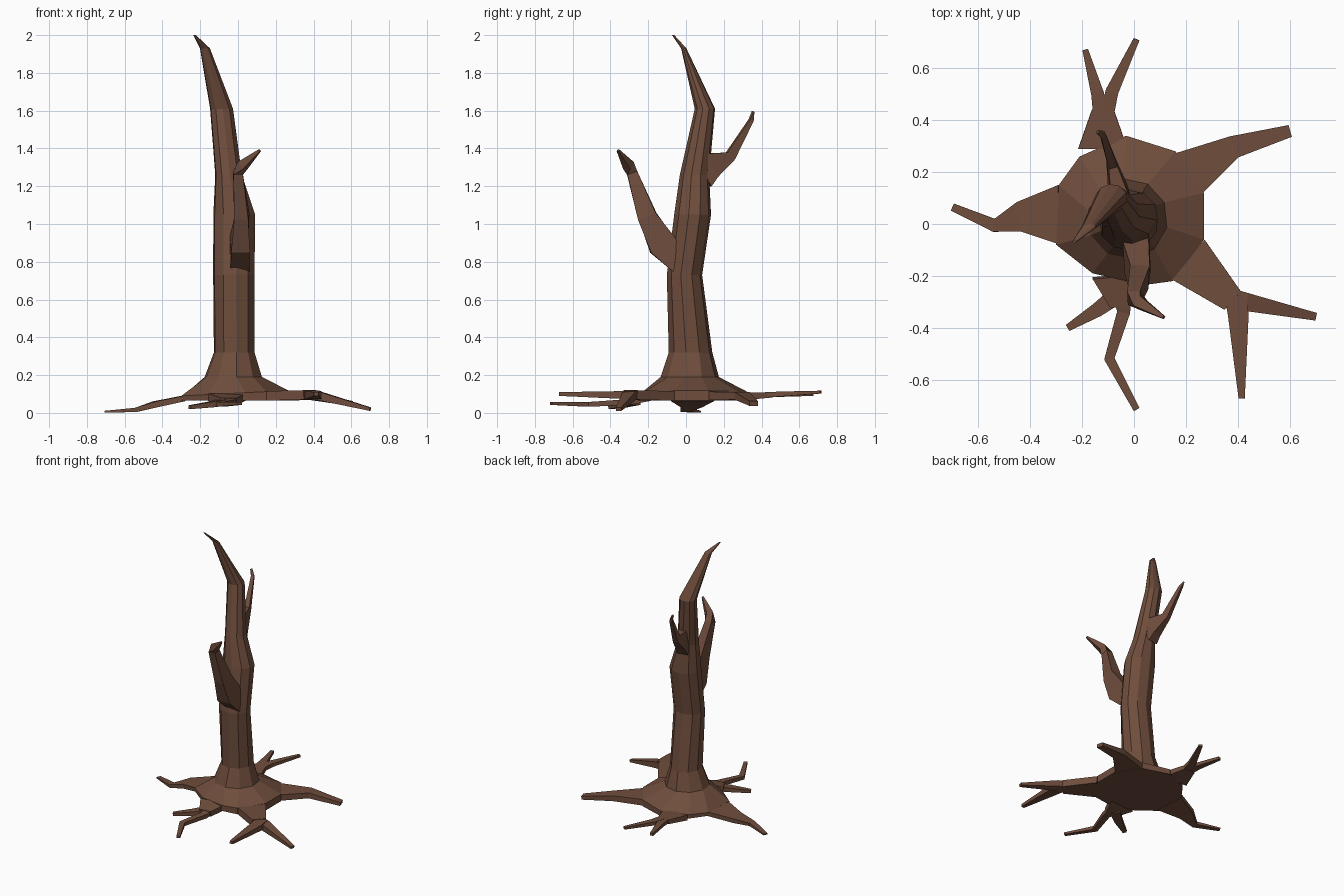
import bpy, math
from mathutils import Vector

bark = bpy.data.materials.new("brown bark")
bark.diffuse_color = (0.16, 0.075, 0.046, 1)


def loft(name, rings):
    """Closed flat-shaded skin through rings of equal point count."""
    n = len(rings[0])
    verts = [p for r in rings for p in r]
    faces = [tuple(range(n))[::-1],
             tuple(range(n * (len(rings) - 1), n * len(rings)))]
    for k in range(len(rings) - 1):
        for i in range(n):
            a, b = k * n + i, k * n + (i + 1) % n
            faces.append((a, b, b + n, a + n))
    me = bpy.data.meshes.new(name)
    me.from_pydata(verts, [], faces)
    me.materials.append(bark)
    ob = bpy.data.objects.new(name, me)
    bpy.context.collection.objects.link(ob)
    return ob


def limb(name, path):
    """Four-sided limb through stations (x, y, z, width, thickness)."""
    pts = [Vector(p[:3]) for p in path]
    rings = []
    for i, p in enumerate(path):
        d = (pts[min(i + 1, len(pts) - 1)] - pts[max(i - 1, 0)]).normalized()
        side = d.cross(Vector((0, 0, 1))).normalized()
        up = side.cross(d)
        rings.append([pts[i] + side * (p[3] / 2 * s) + up * (p[4] / 2 * t)
                      for s, t in ((-1, -1), (1, -1), (1, 1), (-1, 1))])
    return loft(name, rings)


# trunk: flared ten-sided base outline, then rings (x, y, z, rx, ry)
base = [(.27, .12), (.16, .28), (-.03, .34), (-.21, .26), (-.29, .15),
        (-.30, -.08), (-.16, -.19), (.04, -.235), (.15, -.22), (.27, -.06)]
levels = [(-.025, .02, .19, .155, .155), (-.02, .024, .32, .11, .116),
          (-.022, -.008, .73, .112, .094), (-.02, .035, 1.05, .113, .098),
          (-.05, .045, 1.26, .072, .078), (-.087, .1, 1.61, .062, .054),
          (-.175, -.012, 1.93, .027, .014), (-.23, -.068, 2.0, .007, .006)]
rings = [[(x, y, .066) for x, y in base],
         [(x, y, .105 + .05 * min(x, .25)) for x, y in base]]
for x, y, z, rx, ry in levels:
    angles = [math.radians(24 + 36 * i) for i in range(10)]
    rings.append([(x + rx * math.cos(a), y + ry * math.sin(a), z) for a in angles])
loft("trunk", rings)

# front branch
limb("front_branch", [(.01, -.03, .78, .10, .10), (.01, -.125, .89, .10, .15),
                      (.02, -.205, 1.04, .075, .10), (0, -.285, 1.27, .05, .055),
                      (.025, -.305, 1.31, .045, .05), (.115, -.36, 1.39, .012, .012)])

# back branch
limb("back_branch", [(-.05, .08, 1.28, .08, .19), (-.06, .13, 1.31, .07, .14),
                     (-.085, .235, 1.36, .035, .055), (-.12, .345, 1.55, .022, .022),
                     (-.14, .355, 1.595, .012, .01)])

# roots growing from every second side of the flare, several forked
limb("right_back_root", [(.205, .19, .09, .19, .045), (.385, .297, .09, .087, .04),
                         (.60, .358, .05, .047, .025)])
limb("back_root", [(-.12, .29, .085, .19, .04), (-.12, .44, .095, .085, .03)])
limb("back_root_left_fork", [(-.13, .42, .095, .055, .028), (-.14, .5, .098, .05, .026),
                             (-.188, .672, .10, .022, .02)])
limb("back_root_right_fork", [(-.105, .42, .095, .055, .028), (-.085, .51, .10, .05, .026),
                              (.01, .712, .11, .024, .015)])
limb("left_root", [(-.285, .035, .077, .23, .03), (-.44, .028, .045, .115, .032),
                   (-.54, -.005, .016, .05, .022), (-.70, .065, .006, .03, .01)])
limb("front_root", [(-.06, -.2, .083, .2, .04), (-.05, -.315, .06, .085, .04)])
limb("front_root_left_fork", [(-.06, -.27, .06, .07, .035), (-.14, -.33, .045, .055, .03),
                              (-.255, -.40, .03, .027, .02)])
limb("front_root_long_fork", [(-.045, -.29, .065, .07, .035), (-.04, -.34, .055, .05, .03),
                              (-.095, -.52, .045, .04, .025), (.01, -.715, .05, .025, .015)])
limb("front_right_root", [(.205, -.135, .09, .2, .05), (.38, -.295, .095, .095, .05)])
limb("front_right_root_outer_fork", [(.36, -.285, .095, .08, .045), (.43, -.30, .09, .07, .045),
                                     (.70, -.357, .02, .03, .018)])
limb("front_right_root_front_fork", [(.39, -.28, .095, .08, .045), (.402, -.35, .095, .08, .04),
                                     (.415, -.672, .10, .024, .02)])
